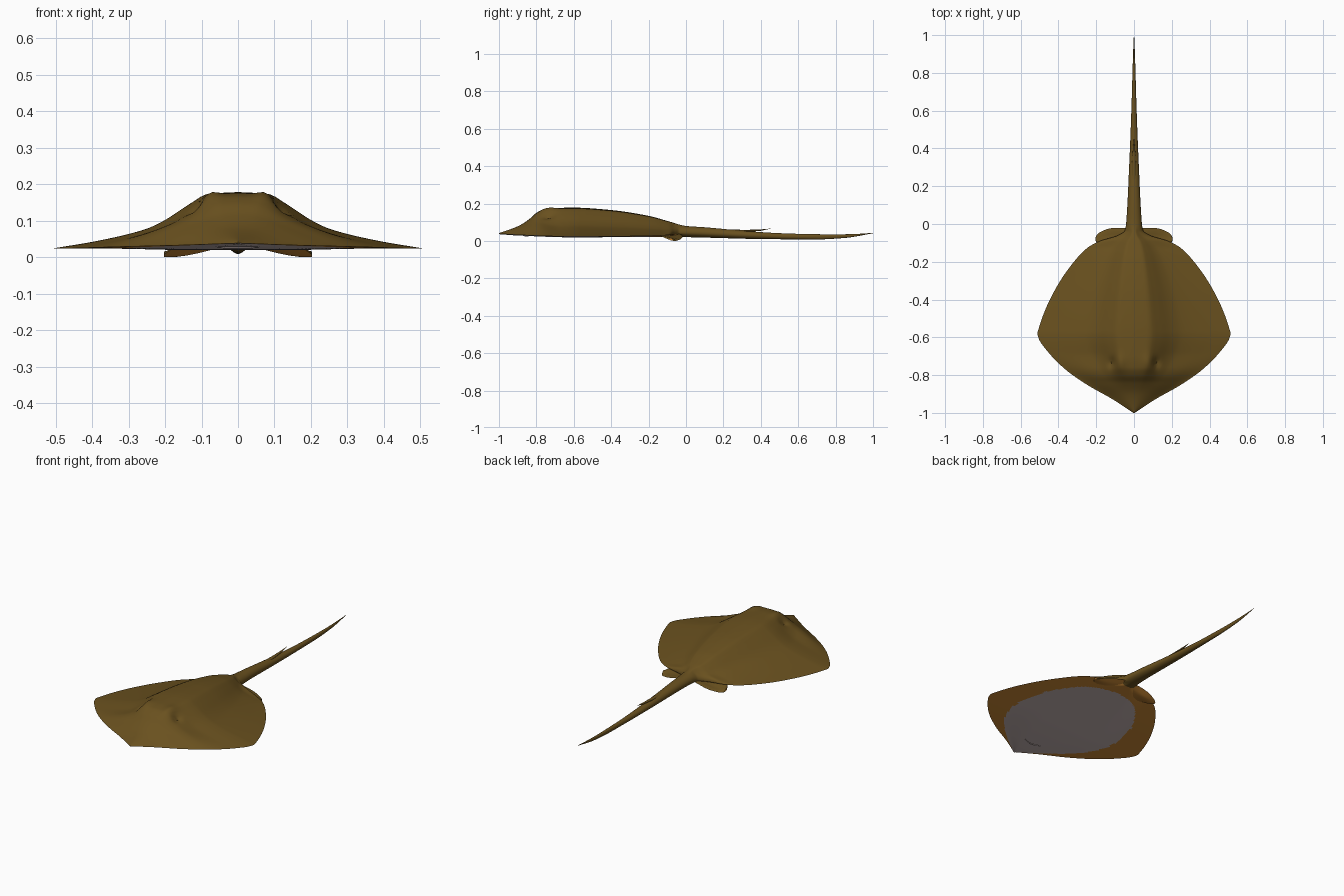
import bpy, bmesh, math

if "Cube" in bpy.data.objects:
    bpy.data.objects.remove(bpy.data.objects["Cube"])


def material(name, rgb):
    m = bpy.data.materials.new(name)
    m.diffuse_color = (*rgb, 1)
    m.use_nodes = True
    m.node_tree.nodes["Principled BSDF"].inputs["Base Color"].default_value = m.diffuse_color
    return m


OLIVE = material("olive_brown_skin", (0.143, 0.082, 0.0135))
RUST = material("orange_underside", (0.60, 0.25, 0.035))
GREY = material("pale_grey_belly", (0.56, 0.46, 0.45))
MATS = [OLIVE, RUST, GREY]


def curve(points):
    """Smooth monotone interpolation through (t, value) points."""
    n = len(points)
    d = [(points[i + 1][1] - points[i][1]) / (points[i + 1][0] - points[i][0]) for i in range(n - 1)]
    m = [d[0]] + [0 if a * b <= 0 else 2 * a * b / (a + b) for a, b in zip(d, d[1:])] + [d[-1]]

    def at(t):
        t = min(max(t, points[0][0]), points[-1][0])
        i = next(k for k in range(n - 1) if t <= points[k + 1][0])
        h = points[i + 1][0] - points[i][0]
        s = (t - points[i][0]) / h
        return (points[i][1] * (1 + 2 * s) * (1 - s) ** 2 + m[i] * h * s * (1 - s) ** 2
                + points[i + 1][1] * s * s * (3 - 2 * s) + m[i + 1] * h * s * s * (s - 1))
    return at


def step(a, b, t):
    s = min(max((t - a) / (b - a), 0), 1)
    return s * s * (3 - 2 * s)


def finish(name, bm, angle=40):
    bmesh.ops.recalc_face_normals(bm, faces=bm.faces)
    me = bpy.data.meshes.new(name)
    bm.to_mesh(me)
    bm.free()
    for m in MATS:
        me.materials.append(m)
    ob = bpy.data.objects.new(name, me)
    bpy.context.collection.objects.link(ob)
    bpy.ops.object.select_all(action="DESELECT")
    ob.select_set(True)
    bpy.context.view_layer.objects.active = ob
    bpy.ops.object.shade_smooth_by_angle(angle=math.radians(angle))
    return ob


# Profiles along the length: half width, ridge height, rim height, underside height
width = curve([(-1, .003), (-.93, .11), (-.85, .25), (-.77, .363), (-.68, .453), (-.605, .505),
               (-.58, .511), (-.555, .505), (-.45, .468), (-.32, .402), (-.2, .318), (-.125, .245),
               (-.09, .18), (-.06, .085), (-.035, .049), (0, .042), (.3, .026), (.6, .014), (.9, .005),
               (1, .0008)])
ridge = curve([(-1, .042), (-.9, .078), (-.84, .115), (-.8, .15), (-.76, .169), (-.7, .176), (-.6, .178),
               (-.4, .165), (-.2, .134), (-.1, .107), (0, .08), (.1, .073), (.3, .055), (.45, .044),
               (.6, .038), (.8, .035), (.9, .037), (1, .043)])
rim = curve([(-1, .038), (-.85, .03), (-.6, .023), (-.3, .025), (-.1, .031), (0, .045),
             (.3, .033), (.6, .023), (.85, .027), (1, .042)])
under = curve([(-1, .036), (-.9, .029), (-.6, .019), (-.2, .021), (0, .02), (.2, .015), (.4, .01),
               (.7, .008), (.85, .016), (1, .041)])
bell = curve([(0, 1), (.16, .97), (.25, .81), (.4, .49), (.5, .34), (.75, .14), (1, 0)])
belly = curve([(-1, .002), (-.9, .13), (-.76, .27), (-.68, .315), (-.58, .337), (-.395, .305),
               (-.294, .25), (-.21, .18), (-.16, .10), (-.135, 0)])


def top_z(x, y, u):
    tail, nose = step(-.13, 0, y), step(-.68, -.9, y)
    f = bell(abs(u)) * (1 - nose) + (1 - u * u) ** 1.4 * nose
    f = f * (1 - tail) + math.sqrt(max(0, 1 - u * u)) * tail
    z = rim(y) + (ridge(y) - rim(y)) * f
    # raised eyes, with a hollow just outside each
    eye = math.exp(-((abs(x) - .08) / .032) ** 2 - ((y + .74) / .05) ** 2)
    hollow = math.exp(-((abs(x) - .118) / .016) ** 2 - ((y + .735) / .03) ** 2)
    return z + .011 * eye - .018 * hollow


# Body and tail: one loft from snout to tail tip
ys = [-1 + .9 * i / 120 for i in range(120)] + [-.1 + .13 * i / 26 for i in range(26)]
ys += [.03 + .97 * i / 40 for i in range(41)]
N = 80
us = [math.sin(math.pi * (i / N - .5)) * .6 + (2 * i / N - 1) * .4 for i in range(N + 1)]
bm = bmesh.new()
rows = []
for y in ys:
    w = width(y)
    top = [bm.verts.new((u * w, y, top_z(u * w, y, u))) for u in us]
    bot = []
    for u in reversed(us[1:-1]):
        tail = step(-.13, 0, y)
        g = (1 - step(.25, .7, abs(u))) * (1 - tail) + math.sqrt(1 - u * u) * tail
        bot.append(bm.verts.new((u * w, y, rim(y) + (under(y) - rim(y)) * g)))
    rows.append(top + bot)
M = 2 * N
for j in range(len(rows) - 1):
    for i in range(M):
        k = (i + 1) % M
        f = bm.faces.new((rows[j][i], rows[j][k], rows[j + 1][k], rows[j + 1][i]))
        c = f.calc_center_median()
        if i >= N and c.y < -.05:
            f.material_index = 2 if c.y < -.135 and abs(c.x) < belly(c.y) else 1
bm.faces.new(rows[0])
bm.faces.new(rows[-1])
finish("body_and_tail", bm)

# Pelvic fins: thin drooping flaps beside the tail root
front = curve([(.02, -.15), (.12, -.145), (.18, -.125), (.203, -.09)])
back = curve([(.02, -.03), (.06, -.02), (.11, -.02), (.17, -.038), (.195, -.055), (.203, -.07)])
for name, side in (("right_pelvic_fin", 1), ("left_pelvic_fin", -1)):
    bm = bmesh.new()
    rings = []
    for x in (.02, .05, .08, .11, .14, .17, .185, .195, .203):
        low, high = [], []
        for i in range(9):
            t = i / 8
            y = front(x) + (back(x) - front(x)) * t
            z = .03 - .03 * step(-.16, -.06, y) * step(0, .18, x)
            z += .008 * step(-.06, -.02, y)
            low.append(bm.verts.new((side * x, y, z)))
            if 0 < i < 8:
                high.append(bm.verts.new((side * x, y, z + .012 * math.sin(math.pi * t) ** .5)))
        rings.append(low + high[::-1])
    for a, b in zip(rings, rings[1:]):
        for i in range(len(a)):
            k = (i + 1) % len(a)
            f = bm.faces.new((a[i], a[k], b[k], b[i]))
            f.material_index = 1 if i < 8 else 0
    for r in (rings[0], rings[-1]):
        bm.faces.new(r).material_index = 1
    finish(name, bm)

# Sting: a slim barb lifting off the tail
bm = bmesh.new()
rings = []
for y, r, z in ((.08, .012, .058), (.2, .013, .054), (.32, .010, .053), (.4, .006, .058), (.455, .0006, .066)):
    rings.append([bm.verts.new((r * math.cos(a), y, z + .6 * r * math.sin(a)))
                  for a in (math.tau * i / 12 for i in range(12))])
for a, b in zip(rings, rings[1:]):
    for i in range(12):
        bm.faces.new((a[i], a[(i + 1) % 12], b[(i + 1) % 12], b[i]))
bm.faces.new(rings[0])
bm.faces.new(rings[-1])
finish("sting", bm)

# Mouth: a shallow curved ridge under the snout
bm = bmesh.new()
rings = []
for i in range(13):
    t = i / 6 - 1
    x, y = .06 * t, -.84 - .02 * (1 - t * t)
    r = .0005 + .003 * math.sqrt(max(0, 1 - t * t))
    rings.append([bm.verts.new((x, y + 1.5 * r * math.cos(a), under(y) + r * math.sin(a)))
                  for a in (math.tau * k / 8 for k in range(8))])
for a, b in zip(rings, rings[1:]):
    for i in range(8):
        bm.faces.new((a[i], a[(i + 1) % 8], b[(i + 1) % 8], b[i])).material_index = 2
finish("mouth", bm)
